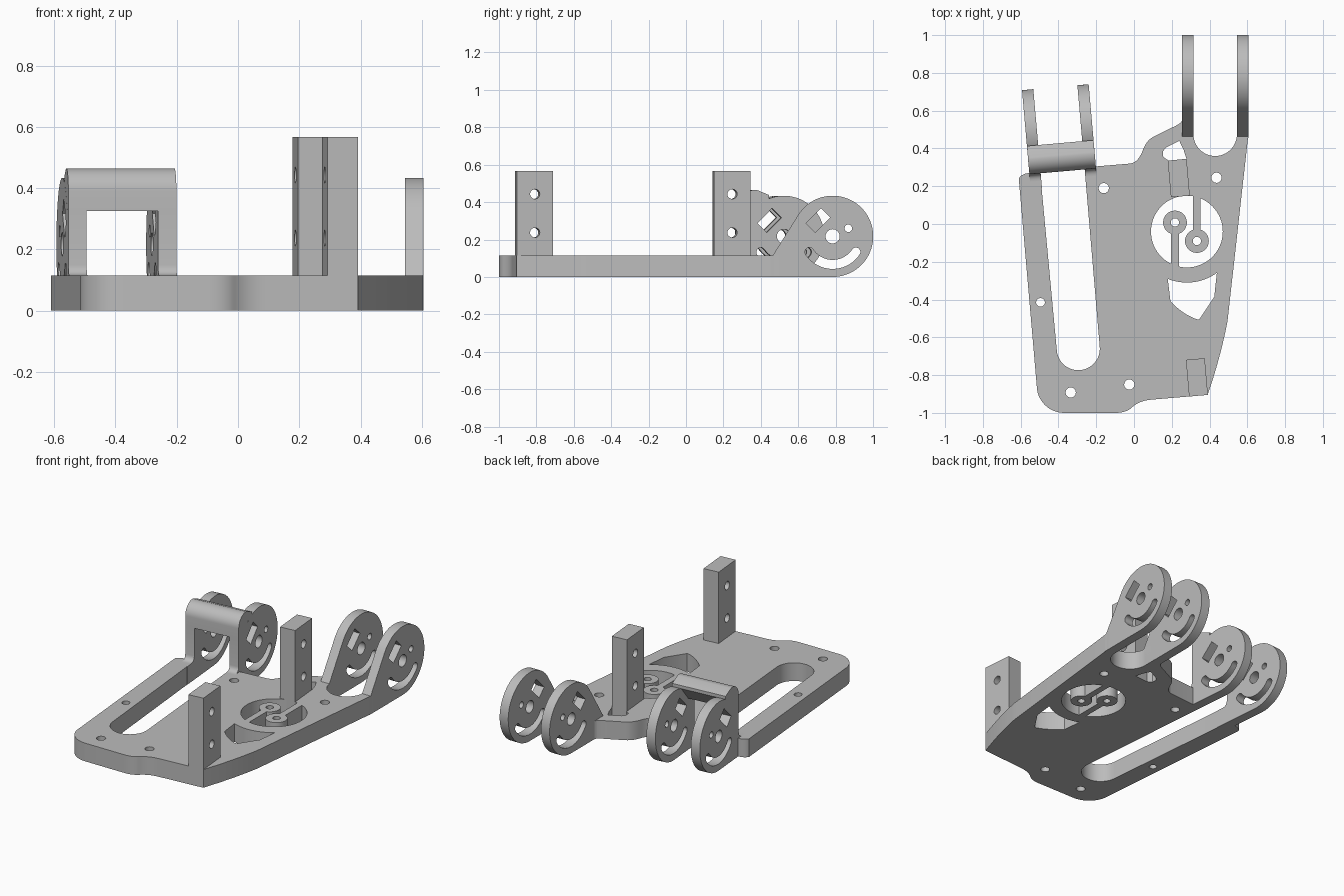
import bpy, bmesh
from math import radians, cos, sin
from mathutils import Matrix, Vector

cube = bpy.data.objects.get("Cube")
if cube:
    bpy.data.objects.remove(cube, do_unlink=True)

grey = bpy.data.materials.new("plain_grey")
grey.use_nodes = True
grey.diffuse_color = (0.5, 0.5, 0.5, 1)
grey.node_tree.nodes["Principled BSDF"].inputs["Base Color"].default_value = (0.5, 0.5, 0.5, 1)

THICK = 0.115
TILT = radians(5)


def arc(cx, cy, r, a0, a1, n=24):
    steps = [radians(a0 + (a1 - a0) * i / n) for i in range(n + 1)]
    return [(cx + r * cos(a), cy + r * sin(a)) for a in steps]


def circle(cx, cy, r, n=32):
    return arc(cx, cy, r, 0, 360, n)[:-1]


def bend(a, b, c, n=8):
    a, b, c = Vector(a), Vector(b), Vector(c)
    ts = [i / n for i in range(n + 1)]
    return [tuple(a * (1 - t) ** 2 + b * 2 * t * (1 - t) + c * t * t) for t in ts]


def extrude(name, loops, depth, matrix):
    """Fill the first loop, leave the others as holes, thicken about the middle."""
    curve = bpy.data.curves.new(name + "_profile", "CURVE")
    curve.dimensions = "2D"
    curve.fill_mode = "BOTH"
    curve.extrude = depth / 2
    for loop in loops:
        spline = curve.splines.new("POLY")
        spline.points.add(len(loop) - 1)
        for p, (u, v) in zip(spline.points, loop):
            p.co = (u, v, 0, 1)
        spline.use_cyclic_u = True
    temp = bpy.data.objects.new(name + "_profile", curve)
    bpy.context.collection.objects.link(temp)
    deps = bpy.context.evaluated_depsgraph_get()
    mesh = bpy.data.meshes.new_from_object(temp.evaluated_get(deps))
    bpy.data.objects.remove(temp, do_unlink=True)
    bpy.data.curves.remove(curve)
    bm = bmesh.new()
    bm.from_mesh(mesh)
    bmesh.ops.remove_doubles(bm, verts=bm.verts, dist=0.0002)
    bmesh.ops.recalc_face_normals(bm, faces=bm.faces)
    bm.transform(matrix)
    bm.to_mesh(mesh)
    bm.free()
    mesh.name = name
    mesh.materials.clear()
    mesh.materials.append(grey)
    obj = bpy.data.objects.new(name, mesh)
    bpy.context.collection.objects.link(obj)
    bpy.ops.object.select_all(action="DESELECT")
    obj.select_set(True)
    bpy.context.view_layer.objects.active = obj
    bpy.ops.object.shade_smooth_by_angle(angle=radians(30))
    return obj


def flat(z0, z1):
    return Matrix.Translation((0, 0, (z0 + z1) / 2))


def upright(x, y, tilt=0):
    """Profile u runs along y, v along z, thickness along x."""
    axes = Matrix(((0, 0, 1, 0), (1, 0, 0, 0), (0, 1, 0, 0), (0, 0, 0, 1)))
    return Matrix.Translation((x, y, 0)) @ Matrix.Rotation(tilt, 4, "Z") @ axes


# Base plate outline, with the open long slot and the rear U notch
outline = (
    arc(-0.37, -0.855, 0.145, 180, 270, 12)
    + bend((-0.10, -1), (-0.04, -1), (-0.01, -0.97))
    + bend((-0.01, -0.97), (0.03, -0.935), (0.09, -0.93))[1:]
    + bend((0.39, -0.905), (0.46, -0.70), (0.495, -0.515), 12)
    + [(0.605, 0.47), (0.605, 0.5), (0.545, 0.5)]
    + arc(0.43, 0.475, 0.115, 0, -180)
    + [(0.315, 0.55), (0.255, 0.55)]
    + bend((0.25, 0.54), (0.235, 0.525), (0.2, 0.51))
    + bend((0.1, 0.46), (0.07, 0.445), (0.05, 0.40))
    + bend((0.05, 0.40), (0.025, 0.325), (-0.02, 0.32))[1:]
    + [(-0.2, 0.305), (-0.262, 0.3)]
    + arc(-0.295, -0.66, 0.114, 5, -175)
    + [(-0.497, 0.275), (-0.55, 0.27)]
    + bend((-0.57, 0.268), (-0.6, 0.26), (-0.61, 0.24))
)

# Plate openings: round window, front pocket, rear pocket and screw holes
window = circle(0.28, -0.04, 0.19, 64)
front_pocket = (
    arc(0.28, -0.04, 0.27, 248, 306)
    + [(0.425, -0.385), (0.345, -0.505)]
    + bend((0.335, -0.505), (0.26, -0.48), (0.193, -0.41))
)
rear_pocket = [(0.24, 0.44), (0.17, 0.405), (0.153, 0.385), (0.155, 0.355),
               (0.185, 0.335), (0.278, 0.345), (0.262, 0.395)]
screws = [(-0.16, 0.19), (0.437, 0.245), (-0.335, -0.892), (-0.025, -0.85)]
holes = [circle(x, y, 0.027) for x, y in screws] + [circle(-0.495, -0.415, 0.023)]
extrude("base_plate", [outline, window, front_pocket, rear_pocket] + holes,
        THICK, flat(0, THICK))

# Two ring bosses hung on bars inside the round window
for name, x, y, way in (("left_boss", 0.333, -0.09, 1), ("right_boss", 0.217, 0.008, -1)):
    extrude(name, [circle(x, y, 0.063), circle(x, y, 0.022)], THICK, flat(0, THICK))
    near, far = y + way * 0.055, y + way * 0.236
    bar = [(x - 0.02, near), (x + 0.02, near), (x + 0.02, far), (x - 0.02, far)]
    extrude(name + "_bar", [bar], THICK, flat(0, THICK))

# Upright posts with two cross holes
post = [(-0.0975, 0), (0.0975, 0), (0.0975, 0.567), (-0.0975, 0.567)]
post_holes = [circle(0, 0.443, 0.026), circle(0, 0.237, 0.026)]
for name, x, y in (("front_post", 0.333, -0.812), ("rear_post", 0.237, 0.243)):
    extrude(name, [post] + post_holes, 0.1, upright(x, y, TILT))

# Disc arms: centre hole, pin hole, slanted window and curved slot
RADIUS = 0.217
d, w = Vector((0.04, 0.04)), Vector((0.025, -0.025))
mid = Vector((-0.078, RADIUS + 0.085))
slant = [tuple(mid + p) for p in (d + w, d - w, -d - w, -d + w)]


def slot_end(angle, turn):
    a = radians(angle)
    return arc(0.15 * cos(a), RADIUS + 0.15 * sin(a), 0.024, angle + turn, angle + turn + 180, 8)


curved_slot = (
    arc(0, RADIUS, 0.174, 214, 326)
    + slot_end(326, 0)[1:-1]
    + arc(0, RADIUS, 0.126, 326, 214)
    + slot_end(214, 180)[1:-1]
)
cuts = [circle(0, RADIUS, 0.038), circle(0.084, RADIUS + 0.043, 0.02), slant, curved_slot]

sloped_neck = [(-0.33, 0), (-0.33, THICK), (-0.32, THICK)]
raised_neck = ([(-0.31, 0), (-0.31, THICK)]
               + bend((-0.27, THICK), (-0.232, THICK), (-0.23, 0.15))
               + [(-0.23, 0.325)])

arms = (
    ("left_outer_arm", 0.575, 0.784, 0, sloped_neck, 148),
    ("left_inner_arm", 0.285, 0.784, 0, sloped_neck, 148),
    ("right_inner_arm", -0.251, 0.521, TILT, raised_neck, 148),
    ("right_outer_arm", -0.544, 0.495, TILT, raised_neck, 148),
)
for name, x, y, tilt, neck, start in arms:
    rim = neck + arc(0, RADIUS, RADIUS, start, -90, 56)
    extrude(name, [rim] + cuts, 0.06, upright(x, y, tilt))

# Rounded bridge joining the right pair of arms
bridge = ([(-0.23, 0.325)] + arc(-0.155, 0.39, 0.075, 180, 80, 14)
          + [(-0.08, 0.438), (-0.08, 0.418), (-0.16, 0.325)])
extrude("arm_bridge", [bridge], 0.354, upright(-0.3975, 0.508, TILT))
